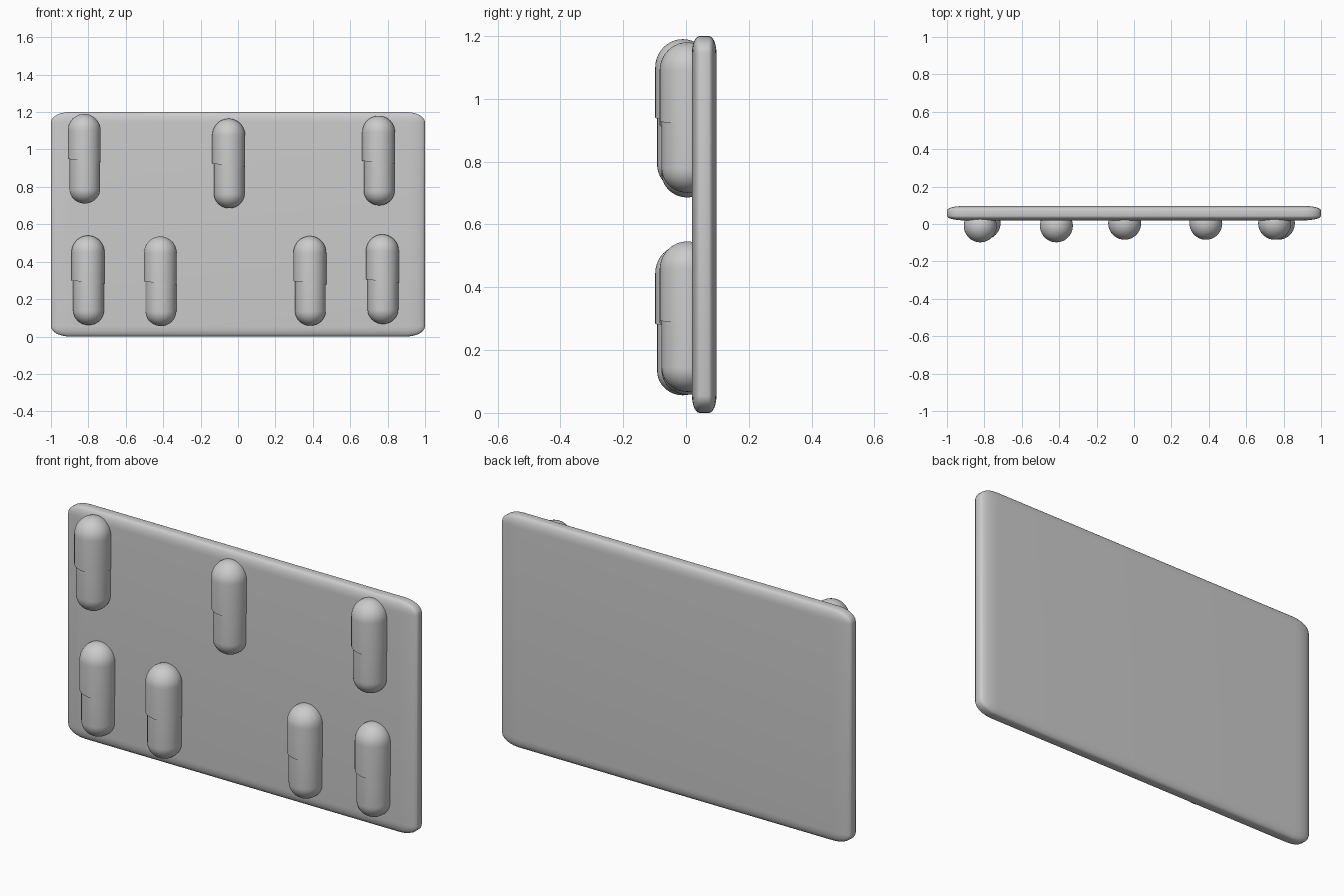
import bpy
import bmesh
from math import pi, sin, cos
from mathutils import Matrix, Vector

if "Cube" in bpy.data.objects:
    bpy.data.objects.remove(bpy.data.objects["Cube"])

grey = bpy.data.materials.new("plain grey")
grey.use_nodes = True
grey.diffuse_color = (0.6, 0.6, 0.6, 1)
grey.node_tree.nodes["Principled BSDF"].inputs["Base Color"].default_value = (0.6, 0.6, 0.6, 1)


def finish(bm, name, location):
    bmesh.ops.recalc_face_normals(bm, faces=bm.faces)
    mesh = bpy.data.meshes.new(name)
    bm.to_mesh(mesh)
    bm.free()
    mesh.materials.append(grey)
    obj = bpy.data.objects.new(name, mesh)
    obj.location = location
    bpy.context.collection.objects.link(obj)
    bpy.ops.object.select_all(action="DESELECT")
    obj.select_set(True)
    bpy.context.view_layer.objects.active = obj
    bpy.ops.object.shade_smooth_by_angle(angle=pi / 5)
    return obj


def half_capsule(name, location, radius, length, cap, direction):
    """Closed half capsule; its seam end lies at the local origin."""
    bm = bmesh.new()
    steps, sides = 10, 40
    profile = [(0, 0), (radius, 0)]
    for i in range(steps + 1):
        a = i / steps * pi / 2
        profile.append((radius * cos(a), length - cap + cap * sin(a)))
    verts = [bm.verts.new((r, 0, z * direction)) for r, z in profile]
    edges = [bm.edges.new(pair) for pair in zip(verts, verts[1:])]
    bmesh.ops.spin(bm, geom=verts + edges, cent=(0, 0, 0), axis=(0, 0, 1),
                   angle=2 * pi, steps=sides)
    bmesh.ops.remove_doubles(bm, verts=bm.verts, dist=0.0001)
    # The seam leans down slightly towards the model's left
    for v in bm.verts:
        if abs(v.co.z) < 0.001:
            v.co.z -= 0.1 * v.co.x
    return finish(bm, name, location)


# Backing plate: rounded box whose edge radius differs along each axis
edge_size = Vector((0.1, 0.024, 0.055))
plate_size = Vector((2, 0.078, 1.2))
bm = bmesh.new()
bmesh.ops.create_cube(bm, size=1)
bmesh.ops.scale(bm, verts=bm.verts, vec=[s / e for s, e in zip(plate_size, edge_size)])
bmesh.ops.bevel(bm, geom=bm.edges[:], offset=1, segments=6, profile=0.5, affect="EDGES")
bmesh.ops.transform(bm, verts=bm.verts, matrix=Matrix.Diagonal(edge_size.to_4d()))
finish(bm, "backing_plate", (0, 0.058, 0.6))

# Capsules: a wider upper shell over a slimmer lower shell
capsules = {
    "upper_right": (-0.82, -0.01, 0.94),
    "upper_middle": (-0.048, 0.004, 0.915),
    "upper_left": (0.754, 0.004, 0.93),
    "lower_far_right": (-0.8, 0.004, 0.29),
    "lower_right": (-0.413, -0.01, 0.285),
    "lower_left": (0.386, 0.004, 0.287),
    "lower_far_left": (0.774, 0.004, 0.296),
}
for name, (x, y, z) in capsules.items():
    half_capsule(name + "_capsule_top", (x - 0.002, y, z), 0.088, 0.25, 0.09, 1)
    half_capsule(name + "_capsule_bottom", (x + 0.001, y, z), 0.082, 0.229, 0.078, -1)
